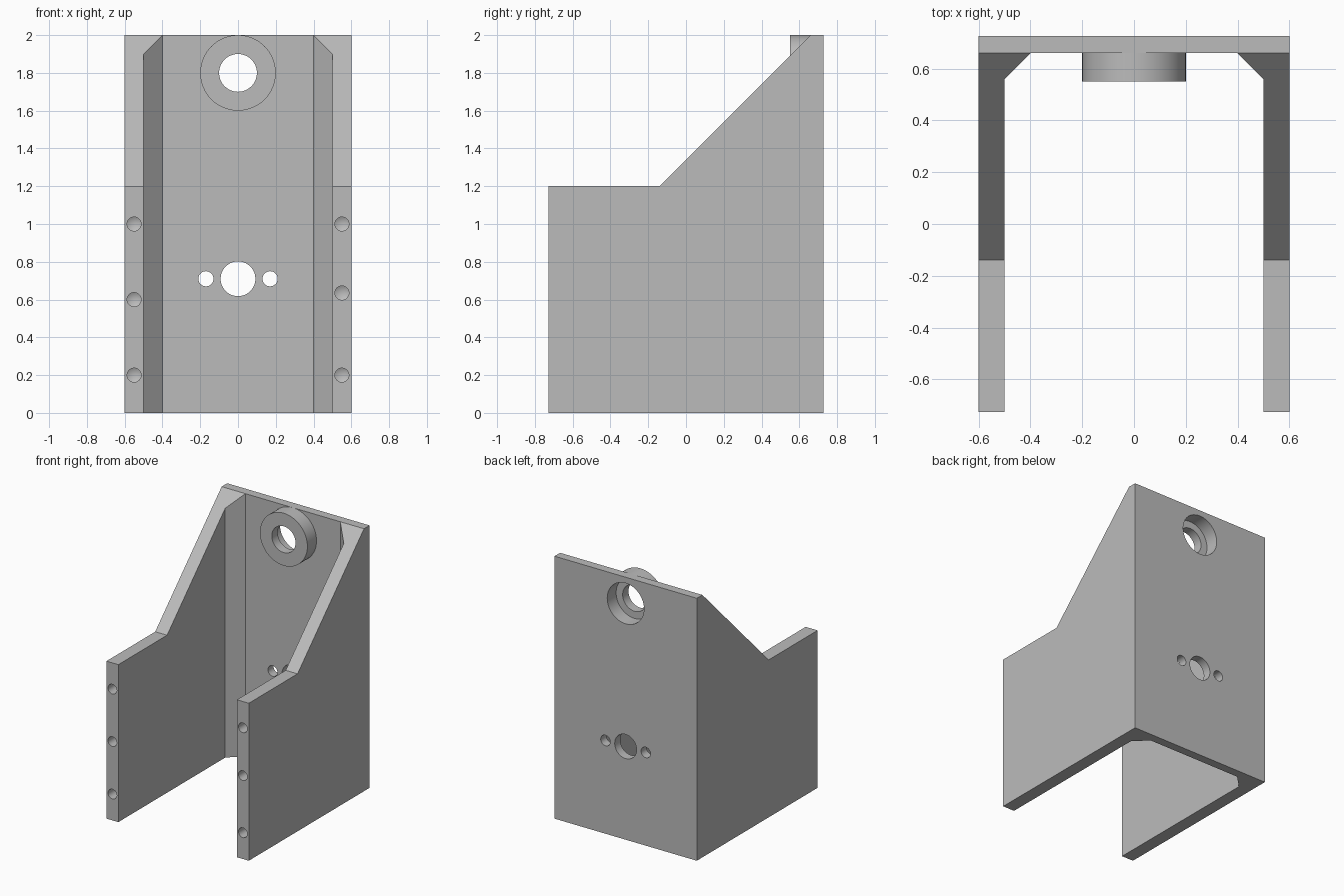
import bpy
import bmesh
import math
from mathutils import Vector

cube = bpy.data.objects.get("Cube")
if cube:
    bpy.data.objects.remove(cube, do_unlink=True)

grey = bpy.data.materials.new("light grey")
grey.use_nodes = True
colour = (0.5, 0.5, 0.5, 1)
grey.diffuse_color = colour
grey.node_tree.nodes["Principled BSDF"].inputs["Base Color"].default_value = colour

BACK, PLATE, FRONT = 0.727, 0.66, -0.727
HEIGHT, STEP = 2.0, 1.2


def prism(name, points, direction):
    """Extrude a closed outline along a direction."""
    bm = bmesh.new()
    face = bm.faces.new([bm.verts.new(p) for p in points])
    grown = bmesh.ops.extrude_face_region(bm, geom=[face])
    verts = [v for v in grown["geom"] if isinstance(v, bmesh.types.BMVert)]
    bmesh.ops.translate(bm, verts=verts, vec=Vector(direction))
    bmesh.ops.recalc_face_normals(bm, faces=bm.faces)
    mesh = bpy.data.meshes.new(name)
    bm.to_mesh(mesh)
    bm.free()
    mesh.materials.append(grey)
    obj = bpy.data.objects.new(name, mesh)
    bpy.context.collection.objects.link(obj)
    return obj


def lathe_y(name, x, z, radius, y0, y1, tip=0.0):
    """Round rod along y, with an optional conical tip at y1."""
    ring = [(x + radius * math.cos(a), y0, z + radius * math.sin(a))
            for a in (math.tau * i / 64 for i in range(64))]
    obj = prism(name, ring, (0, y1 - y0, 0))
    if tip:
        bm = bmesh.new()
        bm.from_mesh(obj.data)
        end = [f for f in bm.faces if all(abs(v.co.y - y1) < 1e-5 for v in f.verts)]
        poked = bmesh.ops.poke(bm, faces=end)
        poked["verts"][0].co.y += tip
        bm.to_mesh(obj.data)
        bm.free()
    return obj


def cut(target, cutter):
    mod = target.modifiers.new("cut", "BOOLEAN")
    mod.operation, mod.solver, mod.object = "DIFFERENCE", "EXACT", cutter
    bpy.context.view_layer.objects.active = target
    bpy.ops.object.modifier_apply(modifier=mod.name)


# U-shaped bracket with chamfered inner corners
half = [(0.6, BACK), (0.6, FRONT), (0.5, FRONT), (0.5, PLATE - 0.1), (0.4, PLATE)]
outline = half + [(-x, y) for x, y in reversed(half)]
bracket = prism("bracket", [(x, y, 0) for x, y in outline], (0, 0, HEIGHT))

# Sloped tops of the side walls
slope_y = PLATE - (HEIGHT - STEP)
wedge = [(FRONT - 0.2, STEP), (slope_y, STEP), (PLATE, HEIGHT),
         (PLATE, HEIGHT + 0.2), (FRONT - 0.2, HEIGHT + 0.2)]
cutters = [prism("wedge_cutter", [(-0.8, y, z) for y, z in wedge], (1.6, 0, 0))]

# Screw holes in the front edges of the walls
for x, heights in ((-0.55, (0.2, 0.6, 1.0)), (0.55, (0.2, 0.635, 1.0))):
    for z in heights:
        cutters.append(lathe_y("screw_hole_cutter", x, z, 0.037, FRONT - 0.1, FRONT + 0.25, 0.02))

# Shaft hole with a small hole on either side
for x, radius in ((0, 0.092), (-0.17, 0.04), (0.17, 0.04)):
    cutters.append(lathe_y("mount_hole_cutter", x, 0.71, radius, 0.5, 0.9))

# Bearing boss with a through bore and a wider pocket from the back
boss = lathe_y("bearing_boss", 0, 1.8, 0.2, PLATE - 0.11, PLATE)
bore = lathe_y("bore_cutter", 0, 1.8, 0.1, 0.4, 0.9)
pocket = lathe_y("pocket_cutter", 0, 1.8, 0.155, PLATE - 0.04, 0.9)

for cutter in cutters + [pocket]:
    cut(bracket, cutter)
for cutter in (bore, pocket):
    cut(boss, cutter)
for cutter in cutters + [bore, pocket]:
    bpy.data.objects.remove(cutter, do_unlink=True)

# Smooth round walls, crisp edges
for obj in (bracket, boss):
    bpy.ops.object.select_all(action="DESELECT")
    obj.select_set(True)
    bpy.context.view_layer.objects.active = obj
    bpy.ops.object.shade_smooth_by_angle(angle=math.radians(25))
